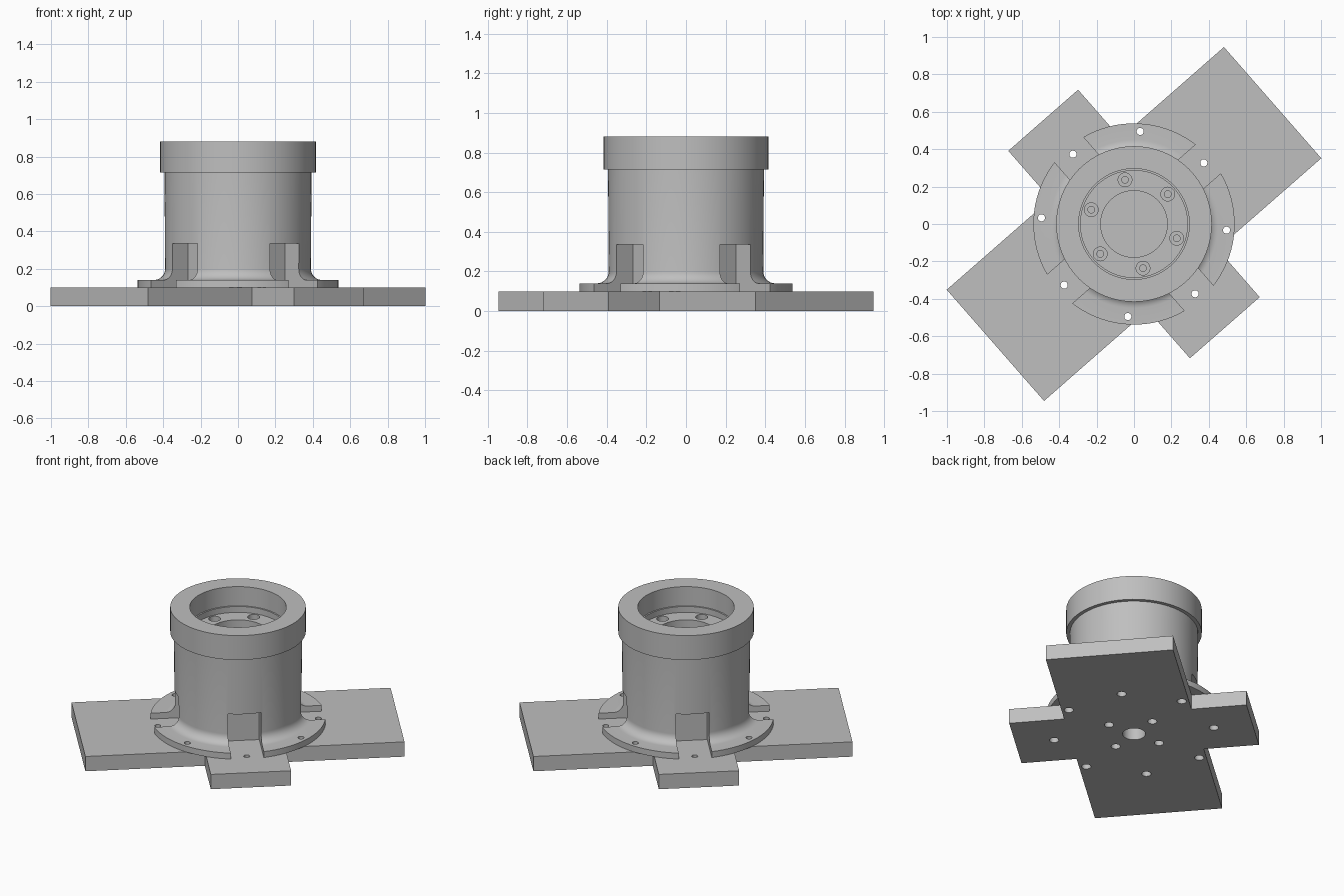
import bpy, bmesh, math
from mathutils import Matrix, Vector

if "Cube" in bpy.data.objects:
    bpy.data.objects.remove(bpy.data.objects["Cube"])

TURN = math.radians(41.2)     # the whole mount is turned about z
BOLT_R = 0.496                # bolt circle of the flange

metal = bpy.data.materials.new("light_grey")
metal.diffuse_color = (0.52, 0.52, 0.52, 1)
metal.use_nodes = True
metal.node_tree.nodes["Principled BSDF"].inputs["Base Color"].default_value = metal.diffuse_color


def make(name, bm):
    bmesh.ops.recalc_face_normals(bm, faces=bm.faces)
    me = bpy.data.meshes.new(name)
    bm.to_mesh(me)
    bm.free()
    ob = bpy.data.objects.new(name, me)
    bpy.context.collection.objects.link(ob)
    me.materials.append(metal)
    return ob


def lathe(bm, profile, seg, center=(0, 0)):
    """Closed solid turned from (radius, z) points; it starts and ends on the axis."""
    rings = []
    for r, z in profile:
        n = 1 if r == 0 else seg
        rings.append([bm.verts.new((center[0] + r * math.cos(math.tau * i / seg),
                                    center[1] + r * math.sin(math.tau * i / seg), z))
                      for i in range(n)])
    for a, b in zip(rings, rings[1:]):
        for i in range(seg):
            j = (i + 1) % seg
            quad = [a[i % len(a)], a[j % len(a)], b[j % len(b)], b[i % len(b)]]
            bm.faces.new(list(dict.fromkeys(quad)))


def ring_points(radius, count, start):
    return [(radius * math.cos(start + math.tau * i / count),
             radius * math.sin(start + math.tau * i / count)) for i in range(count)]


def drill(bm, profile, centers, seg=24):
    for c in centers:
        lathe(bm, profile, seg, c)


def cut(target, bm):
    cutter = make("cutter", bm)
    cutter.hide_render = True
    mod = target.modifiers.new("cut", 'BOOLEAN')
    mod.operation, mod.solver, mod.object = 'DIFFERENCE', 'EXACT', cutter
    bpy.context.view_layer.objects.active = target
    bpy.ops.object.modifier_apply(modifier=mod.name)
    bpy.data.objects.remove(cutter)


# base plate: a cross-shaped outline, extruded
L, W, l, w = 0.985, 0.395, 0.737, 0.248
quarter = [(L, W), (w, W), (w, l)]
outline = (quarter + [(-x, y) for x, y in reversed(quarter)]
           + [(-x, -y) for x, y in quarter] + [(x, -y) for x, y in reversed(quarter)])
bm = bmesh.new()
face = bm.faces.new([bm.verts.new((x, y, 0)) for x, y in outline])
up = bmesh.ops.extrude_face_region(bm, geom=[face])["geom"]
bmesh.ops.translate(bm, vec=(0, 0, 0.1),
                    verts=[v for v in up if isinstance(v, bmesh.types.BMVert)])
bmesh.ops.rotate(bm, verts=bm.verts, cent=(0, 0, 0), matrix=Matrix.Rotation(TURN, 3, 'Z'))
plate = make("base_plate", bm)

# plate holes: counterbored bolt circle, four inner holes, central hole
bm = bmesh.new()
drill(bm, [(0, -0.1), (0.029, -0.1), (0.029, 0.04), (0.019, 0.04), (0.019, 0.2), (0, 0.2)],
      ring_points(BOLT_R, 8, TURN))
drill(bm, [(0, -0.1), (0.029, -0.1), (0.029, 0.2), (0, 0.2)],
      ring_points(0.19, 4, TURN + math.pi / 4))
lathe(bm, [(0, -0.1), (0.07, -0.1), (0.07, 0.2), (0, 0.2)], 48)
cut(plate, bm)

# housing: flange, fillet, barrel, collar and stepped bore in one turned profile
fillet = [(0.45 - 0.06 * math.sin(t), 0.20 - 0.06 * math.cos(t))
          for t in [math.pi / 2 * i / 8 for i in range(9)]]
profile = ([(0, 0.1), (0.538, 0.1), (0.538, 0.14)] + fillet
           + [(0.393, 0.715), (0.416, 0.715), (0.416, 0.88), (0.296, 0.88), (0.296, 0.75),
              (0.286, 0.75), (0.286, 0.71), (0.178, 0.71), (0.178, 0.35), (0, 0.35)])
bm = bmesh.new()
lathe(bm, profile, 96)
housing = make("housing", bm)

# four access slots through the flange and into the barrel
bm = bmesh.new()
for k in range(4):
    mat = (Matrix.Rotation(TURN + k * math.pi / 2, 4, 'Z')
           @ Matrix.Translation(Vector((0.483, 0, 0.1925)))
           @ Matrix.Diagonal((0.434, 0.204, 0.285, 1)))
    bmesh.ops.create_cube(bm, size=1, matrix=mat)
cut(housing, bm)

# flange bolt holes and counterbored screw holes in the bore floor
bm = bmesh.new()
drill(bm, [(0, 0.05), (0.019, 0.05), (0.019, 0.25), (0, 0.25)],
      ring_points(BOLT_R, 4, TURN + math.pi / 4))
drill(bm, [(0, 0.55), (0.018, 0.55), (0.018, 0.67), (0.037, 0.67), (0.037, 0.74), (0, 0.74)],
      ring_points(0.241, 6, math.radians(101.5)))
cut(housing, bm)

# smooth turned surfaces, sharp edges kept
for ob in (plate, housing):
    bpy.ops.object.select_all(action='DESELECT')
    ob.select_set(True)
    bpy.context.view_layer.objects.active = ob
    bpy.ops.object.shade_smooth_by_angle(angle=math.radians(30))
